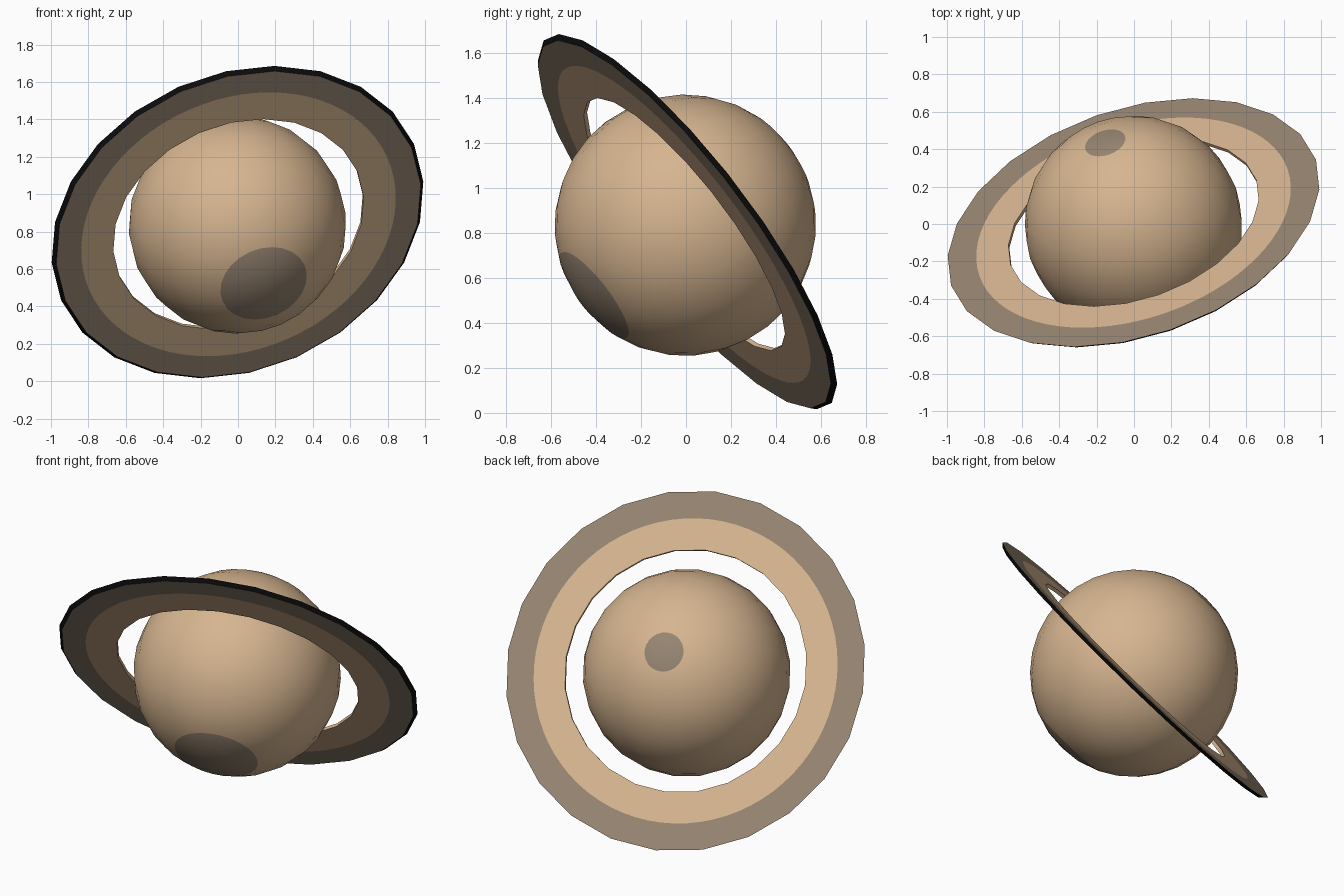
import bpy, bmesh, math
from mathutils import Vector, Matrix

if "Cube" in bpy.data.objects:
    bpy.data.objects.remove(bpy.data.objects["Cube"])

AXIS = Vector((-0.264, 0.765, 0.588)).normalized()
TILT = AXIS.to_track_quat('Z', 'Y').to_matrix().to_4x4()
SEG = 24


def material(name, rgb):
    m = bpy.data.materials.new(name)
    m.diffuse_color = (*rgb, 1)
    m.use_nodes = True
    m.node_tree.nodes["Principled BSDF"].inputs["Base Color"].default_value = m.diffuse_color
    return m


TAN = material("tan", (0.672, 0.462, 0.279))
GREY = material("grey brown", (0.305, 0.235, 0.168))
BLACK = material("black", (0.004, 0.004, 0.004))


def facet(a):
    """Scale factor that turns a circle into a 24-sided outline."""
    step = 2 * math.pi / SEG
    return math.cos(step / 2) / math.cos(a % step - step / 2)


def lathe(name, profile, mats, slots, count, centre, closed):
    """Spin (radius, height, faceted) points; slots[i] colours strip i."""
    bm = bmesh.new()
    loops = []
    for r, h, faceted in profile:
        if r < 1e-6:
            loops.append([bm.verts.new((0, 0, h))] * count)
            continue
        loop = []
        for i in range(count):
            a = 2 * math.pi * i / count
            q = r * (facet(a) if faceted else 1)
            loop.append(bm.verts.new((q * math.cos(a), q * math.sin(a), h)))
        loops.append(loop)
    for k in range(len(loops) if closed else len(loops) - 1):
        a, b = loops[k], loops[(k + 1) % len(loops)]
        for i in range(count):
            j = (i + 1) % count
            vs = list(dict.fromkeys((a[i], a[j], b[j], b[i])))
            bm.faces.new(vs).material_index = slots[k]
    bmesh.ops.recalc_face_normals(bm, faces=bm.faces)
    bm.transform(Matrix.Translation(centre) @ TILT)
    me = bpy.data.meshes.new(name)
    bm.to_mesh(me)
    bm.free()
    for m in mats:
        me.materials.append(m)
    ob = bpy.data.objects.new(name, me)
    bpy.context.collection.objects.link(ob)
    bpy.ops.object.select_all(action='DESELECT')
    ob.select_set(True)
    bpy.context.view_layer.objects.active = ob
    bpy.ops.object.shade_smooth_by_angle(angle=math.radians(30))
    return ob


# Planet: small grey cap at the upper pole, larger one at the lower pole
angles = [0, 11.1] + [11.1 + 144.6 * i / 13 for i in range(1, 14)] + [168, 180]
R = 0.582
profile = [(R * math.sin(math.radians(t)), R * math.cos(math.radians(t)), False)
           for t in angles]
slots = [1 if t < 11 or t > 155 else 0 for t in angles[:-1]]
lathe("planet", profile, [TAN, GREY], slots, SEG, (-0.003, -0.003, 0.835), False)

# Ring: tan inner band, grey outer band, black rim slanting to the underside
H = 0.01
profile = [(0.695, H, True), (0.872, H, False), (1.032, H, True),
           (1.012, -H, True), (0.872, -H, False), (0.695, -H, True)]
lathe("ring", profile, [TAN, GREY, BLACK], [0, 1, 2, 1, 0, 0], SEG * 3,
      (0, 0, 0.845), True)
